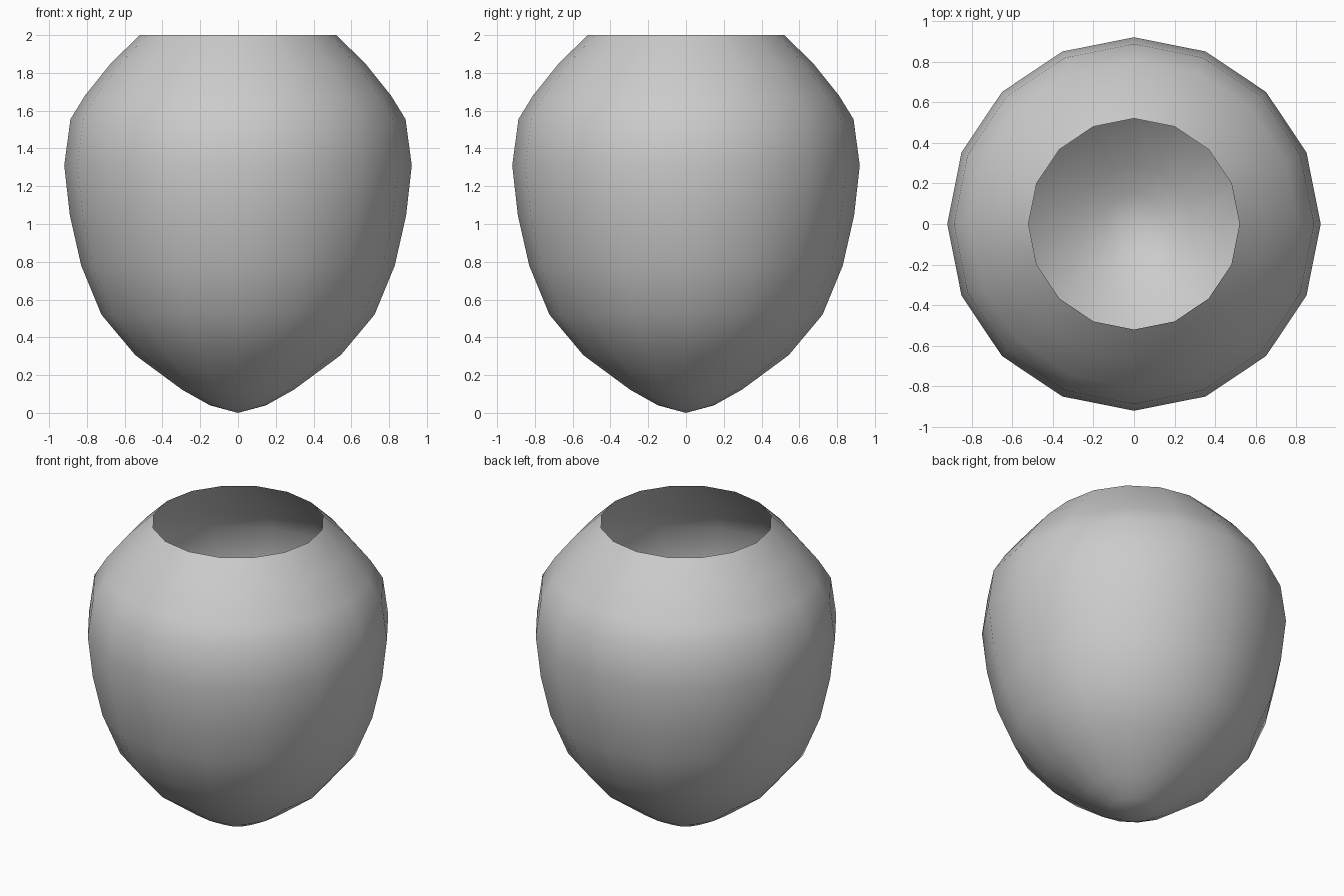
import bpy, bmesh, math

if "Cube" in bpy.data.objects:
    bpy.data.objects.remove(bpy.data.objects["Cube"])

SIDES = 16
# lathe profile from above the bottom tip to the open rim: (radius, height)
PROFILE = [(0.148, 0.04), (0.295, 0.122), (0.543, 0.305), (0.723, 0.52),
           (0.83, 0.78), (0.89, 1.045), (0.92, 1.31), (0.887, 1.555),
           (0.81, 1.68), (0.672, 1.852), (0.52, 2.0)]

bm = bmesh.new()
tip = bm.verts.new((0, 0, 0))
rings = [[bm.verts.new((r * math.cos(a), r * math.sin(a), z))
          for a in (2 * math.pi * i / SIDES for i in range(SIDES))]
         for r, z in PROFILE]

# closed bottom fan and side walls, open at the top
for i in range(SIDES):
    j = (i + 1) % SIDES
    bm.faces.new((tip, rings[0][j], rings[0][i]))
    for low, high in zip(rings, rings[1:]):
        bm.faces.new((low[i], low[j], high[j], high[i]))
for f in bm.faces:
    f.smooth = True

mesh = bpy.data.meshes.new("pot_body")
bm.to_mesh(mesh)
bm.free()
bpy.context.collection.objects.link(bpy.data.objects.new("pot_body", mesh))
